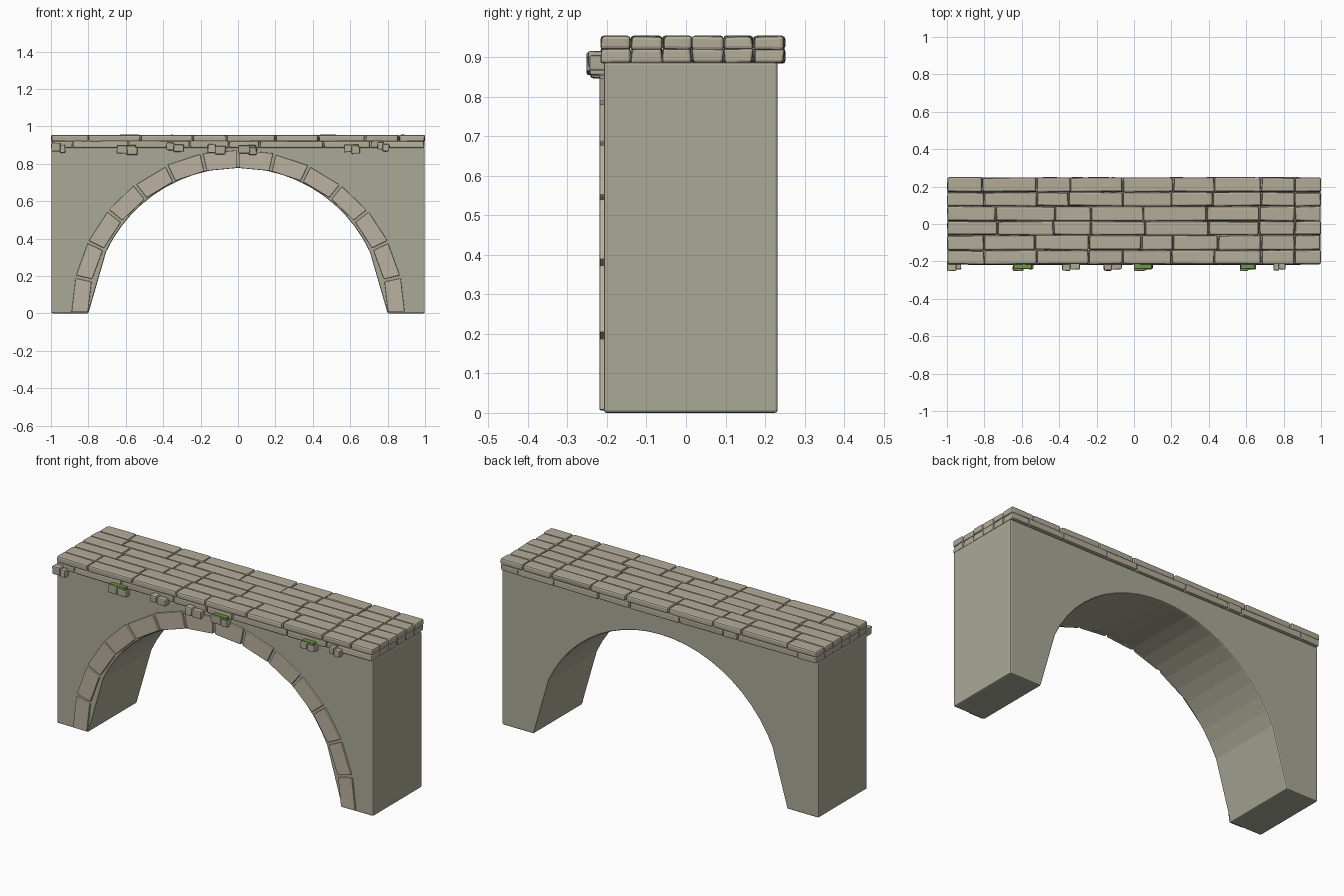
import bpy, bmesh, math, random

if "Cube" in bpy.data.objects:
    bpy.data.objects.remove(bpy.data.objects["Cube"])
random.seed(4)


def material(name, rgb):
    m = bpy.data.materials.new(name)
    m.diffuse_color = (*rgb, 1)
    m.use_nodes = True
    m.node_tree.nodes["Principled BSDF"].inputs["Base Color"].default_value = m.diffuse_color
    return m


WALL = material("wall_grey", (0.40, 0.40, 0.31))
ARCH = material("arch_stone", (0.50, 0.44, 0.35))
DECK = material("deck_stone", (0.45, 0.41, 0.32))
MOSS = material("moss", (0.16, 0.32, 0.07))


def prism(bm, pts, y0, y1):
    """Extrude an xz outline from y0 to y1."""
    f = bm.faces.new([bm.verts.new((x, y0, z)) for x, z in pts])
    r = bmesh.ops.extrude_face_region(bm, geom=[f])
    for v in r["geom"]:
        if isinstance(v, bmesh.types.BMVert):
            v.co.y = y1


def block(bm, x0, x1, y0, y1, z0, z1, jit=0.0):
    """Slightly irregular stone block."""
    for v in bmesh.ops.create_cube(bm, size=1)["verts"]:
        v.co.x = (x0 + x1) / 2 + v.co.x * (x1 - x0) + random.uniform(-jit, jit)
        v.co.y = (y0 + y1) / 2 + v.co.y * (y1 - y0) + random.uniform(-jit, jit)
        v.co.z = (z0 + z1) / 2 + v.co.z * (z1 - z0) + random.uniform(-jit, jit) * 0.5


def finish(bm, name, mat, bevel, segments=2, angle=30):
    bmesh.ops.recalc_face_normals(bm, faces=bm.faces[:])
    me = bpy.data.meshes.new(name)
    bm.to_mesh(me)
    bm.free()
    ob = bpy.data.objects.new(name, me)
    bpy.context.collection.objects.link(ob)
    me.materials.append(mat)
    if bevel:
        mod = ob.modifiers.new("Bevel", "BEVEL")
        mod.width, mod.segments = bevel, segments
        mod.limit_method, mod.angle_limit = "ANGLE", math.radians(angle)
    return ob


# wall with arched opening
R, N = 0.778, 22
a0 = math.radians(25)
arc = [(R * math.cos(a0 + (math.pi - 2 * a0) * i / N),
        R * math.sin(a0 + (math.pi - 2 * a0) * i / N)) for i in range(N + 1)]
bm = bmesh.new()
prism(bm, [(0.998, 0), (0.998, 0.887), (-0.998, 0.887), (-0.998, 0), (-0.80, 0)]
      + arc[::-1] + [(0.80, 0)], -0.208, 0.232)
finish(bm, "bridge_wall", WALL, 0.007)

# ring of arch stones on the front, seven per side
bm = bmesh.new()
step = math.pi / 14
for i in range(14):
    s, e = i * step + 0.009, (i + 1) * step - 0.009
    if i == 0:
        s = 0.008
    if i == 13:
        e = math.pi - 0.008

    def ring(a, r):
        flare = abs(math.cos(a))
        return (r + 0.025 * flare) * math.cos(a), (r + 0.015 * flare) * math.sin(a)
    out = 0.868 + random.uniform(-0.004, 0.006)
    prism(bm, [ring(s, 0.777), ring(s, out), ring(e, out), ring(e, 0.777)], -0.219, -0.20)
finish(bm, "arch_stones", ARCH, 0.004)

# deck paving: rows of long stones with staggered joints
rows = [
    (0.170, 0.250, (-0.81, -0.52, -0.34, -0.06, 0.21, 0.43, 0.68, 0.86)),
    (0.095, 0.170, (-0.80, -0.52, -0.35, -0.06, 0.20, 0.42, 0.68, 0.86)),
    (0.015, 0.095, (-0.74, -0.42, -0.23, 0.05, 0.39, 0.67, 0.86)),
    (-0.060, 0.015, (-0.73, -0.43, -0.23, 0.06, 0.40, 0.67, 0.86)),
    (-0.140, -0.060, (-0.80, -0.53, -0.24, 0.04, 0.21, 0.45, 0.68, 0.86)),
    (-0.216, -0.140, (-0.80, -0.52, -0.24, -0.06, 0.20, 0.43, 0.68, 0.86)),
]
top, low = bmesh.new(), bmesh.new()
for y0, y1, cuts in rows:
    xs = (-1.0,) + cuts + (1.0,)
    for a, b in zip(xs, xs[1:]):
        block(top, a + 0.002, b - 0.002, y0 + 0.001, y1 - 0.001, 0.918, 0.954, 0.003)
    # lower course, joints shifted
    xs = (-0.998,) + tuple(c + random.uniform(-0.09, 0.04) for c in cuts) + (0.998,)
    for a, b in zip(xs, xs[1:]):
        block(low, a + 0.002, b - 0.002, y0 + 0.001, y1 - 0.001, 0.885, 0.922, 0.003)
finish(top, "deck_paving_top", DECK, 0.009)
finish(low, "deck_paving_lower", DECK, 0.007)

# small stones jutting out under the front edge
bm, moss = bmesh.new(), bmesh.new()
juts = [(-1.0, -0.925, 0.866, 0.912, 0), (-0.65, -0.54, 0.855, 0.897, 1),
        (-0.385, -0.29, 0.872, 0.913, 0), (-0.165, -0.065, 0.858, 0.905, 0),
        (0.0, 0.10, 0.855, 0.897, 1), (0.565, 0.65, 0.862, 0.900, 1),
        (0.745, 0.81, 0.875, 0.915, 0)]
for x0, x1, z0, z1, mossy in juts:
    m = x0 + (x1 - x0) * random.uniform(0.45, 0.7)
    block(bm, x0 + 0.002, m, -0.250, -0.195, z0, z1, 0.003)
    block(bm, m - 0.004, x1, -0.243, -0.195, z0 - 0.008, z1 - 0.010, 0.003)
    if mossy:
        block(moss, x0 + 0.005, x1 - 0.005, -0.240, -0.20, z1 - 0.012, z1 + 0.004, 0.001)
finish(bm, "edge_stones", DECK, 0.006)
finish(moss, "moss_strips", MOSS, 0.002, 1)
